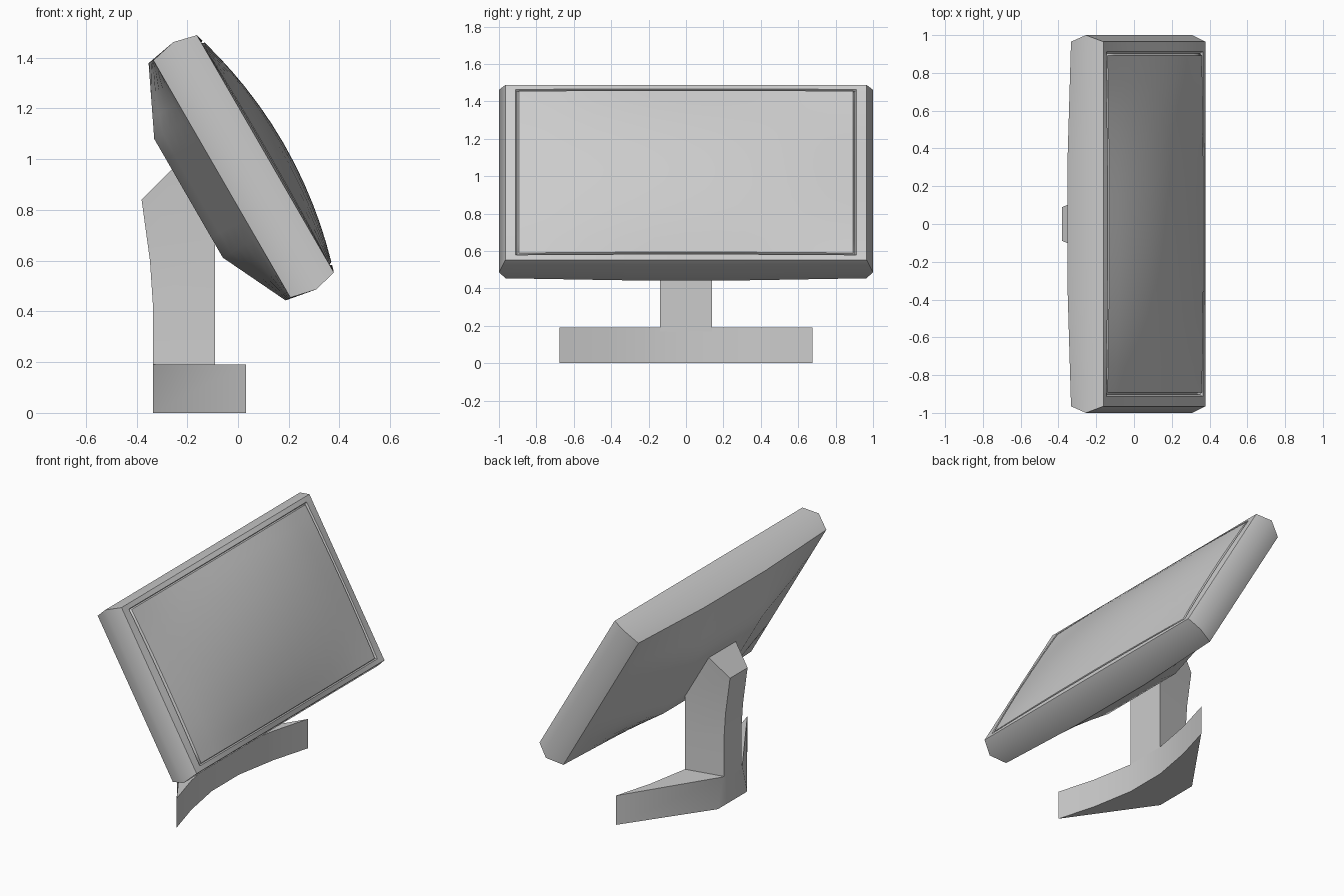
import bpy, bmesh
from mathutils import Vector

if "Cube" in bpy.data.objects:
    bpy.data.objects.remove(bpy.data.objects["Cube"])

# Tilted display frame: U runs down the screen, Y across it, N out of it
C = Vector((0.108, 0, 1.021))
U = Vector((0.5, 0, -0.866))
Y = Vector((0, 1, 0))
N = Vector((0.866, 0, 0.5))
HU, HY = 0.54, 0.965          # half size of the front edge
half = [0.17, 0.33, 0.5, 0.64, 0.78, 0.925, 0.935, 0.945, 1]
G = [-g for g in reversed(half)] + [0] + half
GROOVE = 0.935


def make(name, faces, angle, recalc=True):
    """Build an object from faces given as lists of points, welding shared corners."""
    bm = bmesh.new()
    for f in faces:
        bm.faces.new([bm.verts.new(p) for p in f])
    bmesh.ops.remove_doubles(bm, verts=bm.verts, dist=0.0005)
    if recalc:
        bmesh.ops.recalc_face_normals(bm, faces=bm.faces)
    mesh = bpy.data.meshes.new(name)
    bm.to_mesh(mesh)
    bm.free()
    ob = bpy.data.objects.new(name, mesh)
    bpy.context.collection.objects.link(ob)
    bpy.ops.object.select_all(action='DESELECT')
    ob.select_set(True)
    bpy.context.view_layer.objects.active = ob
    bpy.ops.object.shade_smooth_by_angle(angle=angle)
    return ob


def loft(a, b):
    """Quads joining two closed loops."""
    k = len(a)
    return [[a[i], a[(i + 1) % k], b[(i + 1) % k], b[i]] for i in range(k)]


def front(s, t):
    d = 0.083 * (1 - s * s) * (1 - t * t)
    if abs(max(abs(s), abs(t)) - GROOVE) < 1e-4:
        d -= 0.014
    return C + U * s * HU + Y * t * HY + N * d


def back(s, t):
    fs = min(1, (1 - abs(s)) / 0.5)
    ft = min(1, (1 - abs(t)) / 0.67)
    d = -0.198 - ft * (0.022 + 0.13 * fs)
    return C + U * s * HU + Y * t * HY + N * d


def mid(s, t):
    return C + U * s * 0.563 + Y * t + N * -0.094


def grid(fn, keep=lambda s, t: True):
    return [[fn(a, c), fn(b, c), fn(b, d), fn(a, d)]
            for a, b in zip(G, G[1:]) for c, d in zip(G, G[1:])
            if keep((a + b) / 2, (c + d) / 2)]


# Casing: bezel, rounded rim and domed back
border = ([(-1, t) for t in G[:-1]] + [(s, 1) for s in G[:-1]] +
          [(1, -t) for t in G[:-1]] + [(-s, -1) for s in G[:-1]])
rings = [[fn(s, t) for s, t in border] for fn in (front, mid, back)]
casing = grid(front, lambda s, t: max(abs(s), abs(t)) > GROOVE)
casing += loft(rings[0], rings[1]) + loft(rings[1], rings[2]) + grid(back)
make("display_casing", casing, 0.87)

# Screen: gently domed panel inside the groove
make("screen", grid(front, lambda s, t: max(abs(s), abs(t)) < GROOVE), 0.87, False)

# Neck: tapered section, wide in front and narrow behind (front x, back x, front z, back z)
sections = [(-0.09, -0.335, 0.17, 0.17), (-0.09, -0.335, 0.40, 0.42),
            (-0.09, -0.347, 0.665, 0.60), (-0.258, -0.38, 0.963, 0.84)]
loops = [[Vector((xf, -0.14, zf)), Vector((xf, 0.14, zf)),
          Vector((xb, 0.09, zb)), Vector((xb, -0.09, zb))]
         for xf, xb, zf, zb in sections]
neck = [loops[0], loops[-1]]
for a, b in zip(loops, loops[1:]):
    neck += loft(a, b)
make("neck", neck, 0.5)

# Base: crescent foot with pointed ends and a flat back
def outline(z, yb):
    side = [(-0.09, 0.14), (-0.04, 0.42), (0.032, 0.675), (-0.335, yb)]
    return ([Vector((x, y, z)) for x, y in side] +
            [Vector((x, -y, z)) for x, y in reversed(side)])


low, high = outline(0, 0.15), outline(0.19, 0.1)
make("base", [low, high] + loft(low, high), 0.6)
